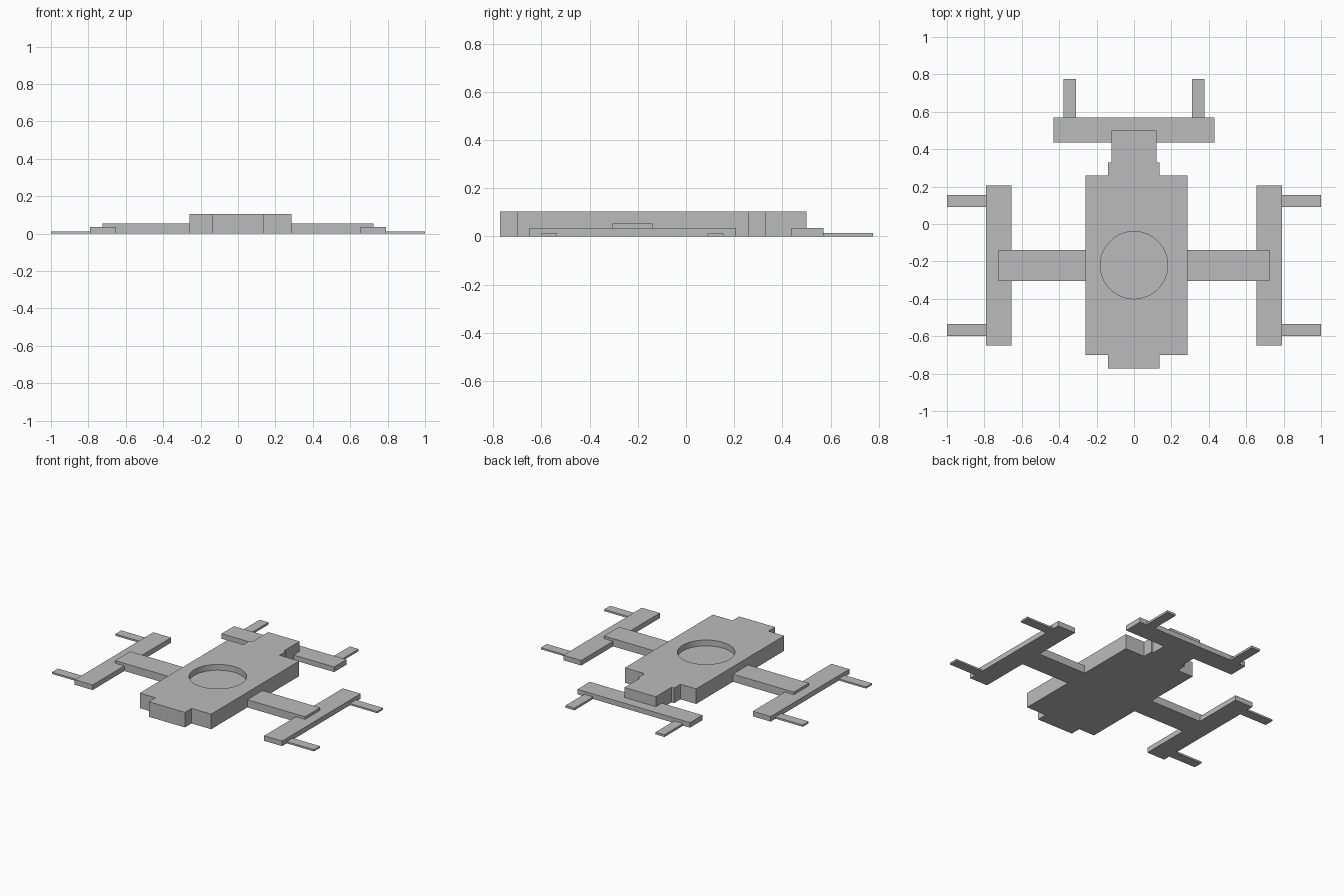
import bpy, bmesh

if "Cube" in bpy.data.objects:
    bpy.data.objects.remove(bpy.data.objects["Cube"])

grey = bpy.data.materials.new("light_grey")
grey.diffuse_color = (0.5, 0.5, 0.5, 1)
grey.use_nodes = True
grey.node_tree.nodes["Principled BSDF"].inputs["Base Color"].default_value = grey.diffuse_color


def prism(name, outline, height):
    """Flat outline extruded up from the ground."""
    bm = bmesh.new()
    base = bm.faces.new([bm.verts.new((x, y, 0)) for x, y in outline])
    top = bmesh.ops.extrude_face_region(bm, geom=[base])["geom"]
    verts = [g for g in top if isinstance(g, bmesh.types.BMVert)]
    bmesh.ops.translate(bm, verts=verts, vec=(0, 0, height))
    bmesh.ops.recalc_face_normals(bm, faces=bm.faces)
    mesh = bpy.data.meshes.new(name)
    bm.to_mesh(mesh)
    bm.free()
    mesh.materials.append(grey)
    obj = bpy.data.objects.new(name, mesh)
    bpy.context.collection.objects.link(obj)
    return obj


def slab(name, x0, x1, y0, y1, height):
    x0, x1 = sorted((x0, x1))
    return prism(name, [(x0, y0), (x1, y0), (x1, y1), (x0, y1)], height)


# Stepped central body with front lip and rear neck
body = prism("body", [
    (-0.14, -0.772), (0.135, -0.772), (0.135, -0.70), (0.285, -0.70),
    (0.285, 0.26), (0.135, 0.26), (0.135, 0.33), (0.12, 0.33),
    (0.12, 0.50), (-0.12, 0.50), (-0.12, 0.33), (-0.14, 0.33),
    (-0.14, 0.26), (-0.26, 0.26), (-0.26, -0.70), (-0.14, -0.70)], 0.104)

# Round recess in the top of the body
bpy.ops.mesh.primitive_cylinder_add(vertices=64, radius=0.18, depth=0.1,
                                    location=(0, -0.22, 0.114))
cutter = bpy.context.object
cutter.name = "recess_cutter"
cutter.data.materials.append(grey)
cutter.hide_render = True
cutter.hide_set(True)
cut = body.modifiers.new("recess", 'BOOLEAN')
cut.operation = 'DIFFERENCE'
cut.solver = 'EXACT'
cut.object = cutter

# Side arms, side bars and their prongs
for side, s, inner in (("left", -1, 0.26), ("right", 1, 0.285)):
    slab(side + "_arm", s * inner, s * 0.725, -0.305, -0.14, 0.053)
    slab(side + "_bar", s * 0.655, s * 0.792, -0.65, 0.207, 0.035)
    slab(side + "_front_prong", s * 0.792, s, -0.60, -0.535, 0.012)
    slab(side + "_rear_prong", s * 0.792, s, 0.09, 0.155, 0.012)
    slab(side + "_tail_prong", s * 0.31, s * 0.378, 0.57, 0.775, 0.015)

# Rear crossbar under the neck
slab("rear_bar", -0.43, 0.43, 0.435, 0.57, 0.035)
